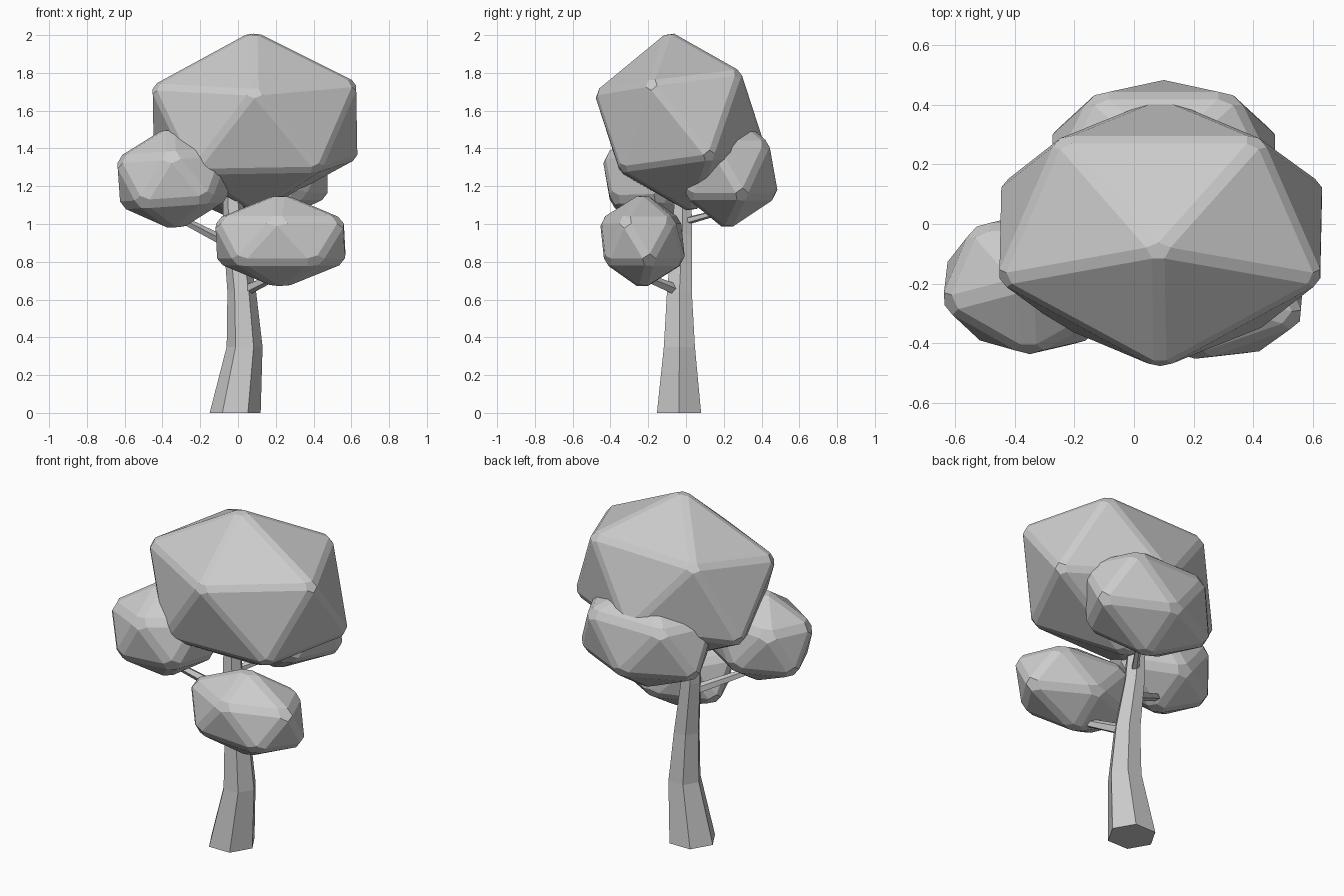
import bpy, bmesh
from math import radians, cos, sin, pi
from mathutils import Matrix, Vector, Euler

if "Cube" in bpy.data.objects:
    bpy.data.objects.remove(bpy.data.objects["Cube"])


def finish(bm, name):
    bmesh.ops.recalc_face_normals(bm, faces=bm.faces)
    mesh = bpy.data.meshes.new(name)
    bm.to_mesh(mesh)
    bm.free()
    obj = bpy.data.objects.new(name, mesh)
    bpy.context.collection.objects.link(obj)
    return obj


def foliage(name, centre, radii, tilt, bevel):
    """Stretched icosahedron with chamfered edges."""
    bm = bmesh.new()
    bmesh.ops.create_icosphere(bm, subdivisions=1, radius=1)
    rot = Euler([radians(a) for a in tilt]).to_matrix().to_4x4()
    m = (Matrix.Translation(centre) @ rot @ Matrix.Diagonal((*radii, 1))
         @ Matrix.Rotation(radians(-18), 4, 'Z'))
    bmesh.ops.transform(bm, matrix=m, verts=bm.verts)
    obj = finish(bm, name)
    mod = obj.modifiers.new("chamfer", 'BEVEL')
    mod.width = bevel
    mod.segments = 1
    mod.limit_method = 'NONE'


def tube(name, rings, sides, axis=None):
    """Loft of polygon rings given as (x, y, z, radius)."""
    bm = bmesh.new()
    q = Vector(axis).to_track_quat('Z', 'Y') if axis else Matrix.Identity(3)
    loops = []
    for x, y, z, r in rings:
        loops.append([bm.verts.new(Vector((x, y, z)) + q @ Vector(
            (r * cos(2 * pi * i / sides), r * sin(2 * pi * i / sides), 0)))
            for i in range(sides)])
    for a, b in zip(loops, loops[1:]):
        for i in range(sides):
            j = (i + 1) % sides
            bm.faces.new((a[i], a[j], b[j], b[i]))
    bm.faces.new(loops[0])
    bm.faces.new(loops[-1])
    finish(bm, name)


def branch(name, start, end, r0, r1):
    tube(name, [(*start, r0), (*end, r1)], 5, Vector(end) - Vector(start))


# Six-sided bent trunk
tube("trunk", [(-0.015, -0.037, 0, 0.135), (0.035, -0.035, 0.35, 0.095),
               (0.02, -0.035, 0.64, 0.076), (-0.018, -0.02, 0.95, 0.06),
               (-0.03, -0.015, 1.2, 0.05)], 6)

# Branches reaching into the small crowns
branch("left_branch", (-0.02, -0.04, 0.88), (-0.31, -0.16, 1.03), 0.03, 0.02)
branch("front_branch", (0.03, -0.04, 0.645), (0.19, -0.22, 0.72), 0.032, 0.022)
branch("back_branch", (-0.02, -0.02, 1.01), (0.13, 0.2, 1.07), 0.022, 0.015)

# Foliage crowns
foliage("main_crown", (0.09, -0.03, 1.54), (0.645, 0.485, 0.49), (7.5, -1, 0), 0.022)
foliage("left_crown", (-0.345, -0.2, 1.24), (0.352, 0.275, 0.288), (0, -4, 0), 0.028)
foliage("front_crown", (0.225, -0.23, 0.91), (0.415, 0.258, 0.262), (0, 0, -5), 0.026)
foliage("back_crown", (0.1, 0.22, 1.285), (0.455, 0.303, 0.325), (0, 0, 0), 0.026)
